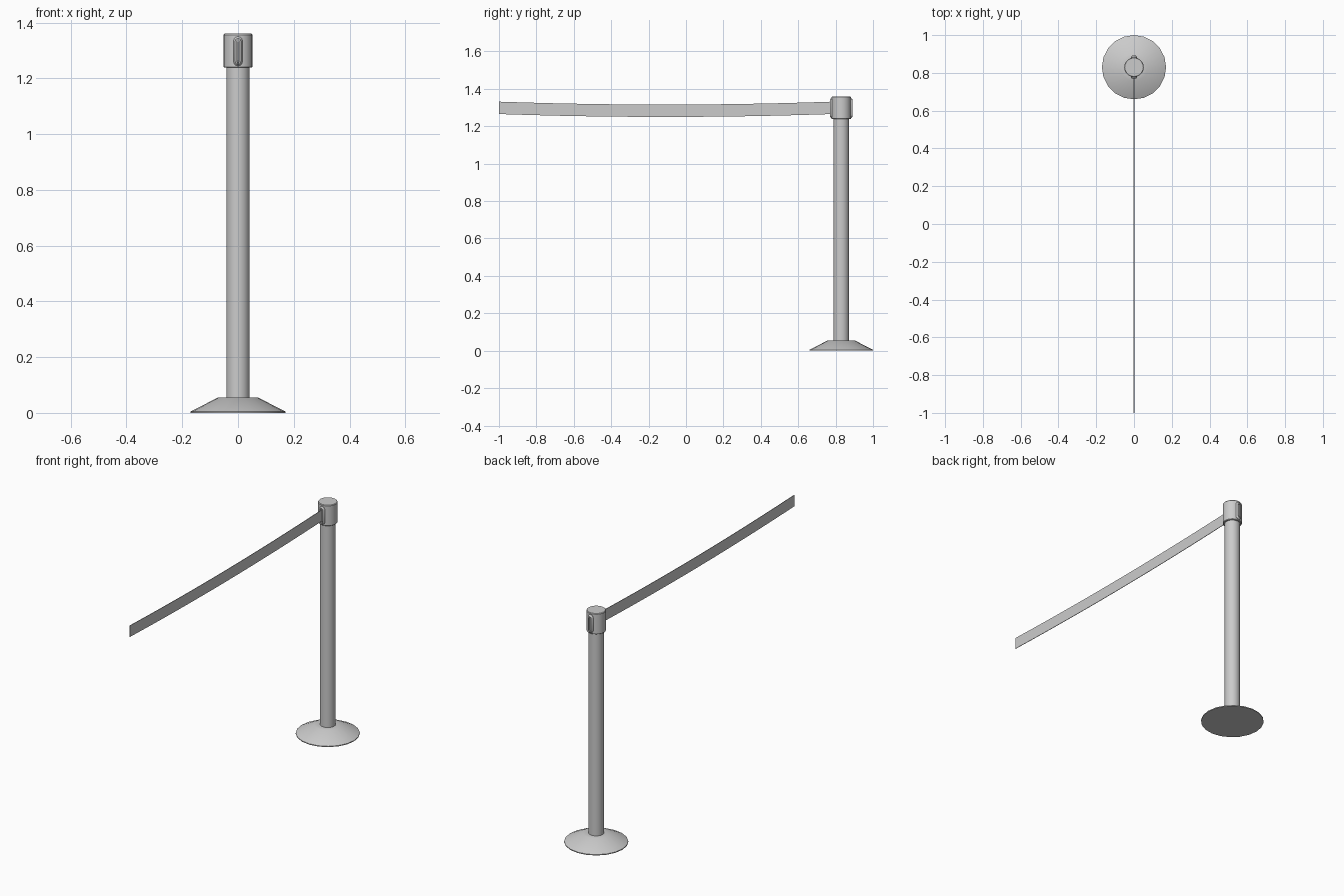
import bpy, bmesh, math

if "Cube" in bpy.data.objects:
    bpy.data.objects.remove(bpy.data.objects["Cube"])

POST_Y = 0.83
SIDES = 20


def finish(name, bm, smooth=True):
    bmesh.ops.recalc_face_normals(bm, faces=bm.faces)
    me = bpy.data.meshes.new(name)
    bm.to_mesh(me)
    bm.free()
    ob = bpy.data.objects.new(name, me)
    bpy.context.collection.objects.link(ob)
    if smooth:
        bpy.ops.object.select_all(action='DESELECT')
        bpy.context.view_layer.objects.active = ob
        ob.select_set(True)
        bpy.ops.object.shade_smooth_by_angle(angle=math.radians(30))
    return ob


def bridge(bm, a, b):
    for i in range(len(a)):
        j = (i + 1) % len(a)
        bm.faces.new((a[i], a[j], b[j], b[i]))


def stack(name, rings):
    """Skin consecutive rings of points and cap both ends."""
    bm = bmesh.new()
    loops = [[bm.verts.new(p) for p in ring] for ring in rings]
    for a, b in zip(loops, loops[1:]):
        bridge(bm, a, b)
    bm.faces.new(loops[0])
    bm.faces.new(loops[-1])
    return finish(name, bm)


def lathe(name, profile):
    angles = [2 * math.pi * i / SIDES for i in range(SIDES)]
    return stack(name, [[(r * math.cos(a), POST_Y + r * math.sin(a), z)
                         for a in angles] for r, z in profile])


def capsule(radius, half_height, y, side, zc=1.297, n=6):
    """Upright rounded slot outline in the xz plane."""
    pts = []
    for end in (1, -1):
        for i in range(n + 1):
            a = math.pi * i / n + (0 if end > 0 else math.pi)
            pts.append((radius * math.cos(a), POST_Y + side * y,
                        zc + end * (half_height - radius) + radius * math.sin(a)))
    return pts


# Post parts
lathe("base", [(0.17, 0), (0.17, 0.005), (0.072, 0.055), (0.042, 0.055)])
lathe("pole", [(0.042, 0.05), (0.042, 1.245)])
lathe("head", [(0.049, 1.238), (0.052, 1.241), (0.052, 1.356), (0.049, 1.36)])

# Belt sockets on front and back of the head, each with a recessed slot
for label, side in (("front", -1), ("back", 1)):
    stack(label + "_belt_socket", [
        capsule(0.017, 0.053, 0.045, side),
        capsule(0.016, 0.053, 0.053, side),
        capsule(0.010, 0.046, 0.061, side),
        capsule(0.006, 0.040, 0.061, side),
        capsule(0.006, 0.040, 0.053, side)])

# Sagging belt
bm = bmesh.new()
y0, y1, n = -1.0, 0.78, 12
cols = []
for i in range(n + 1):
    t = 2 * i / n - 1
    z = 1.283 + 0.0155 * t * t
    y = y0 + (y1 - y0) * i / n
    cols.append([bm.verts.new((x, y, z + h)) for x, h in
                 ((-0.0015, -0.033), (0.0015, -0.033), (0.0015, 0.033), (-0.0015, 0.033))])
for a, b in zip(cols, cols[1:]):
    bridge(bm, a, b)
bm.faces.new(cols[0])
bm.faces.new(cols[-1])
finish("belt", bm)
